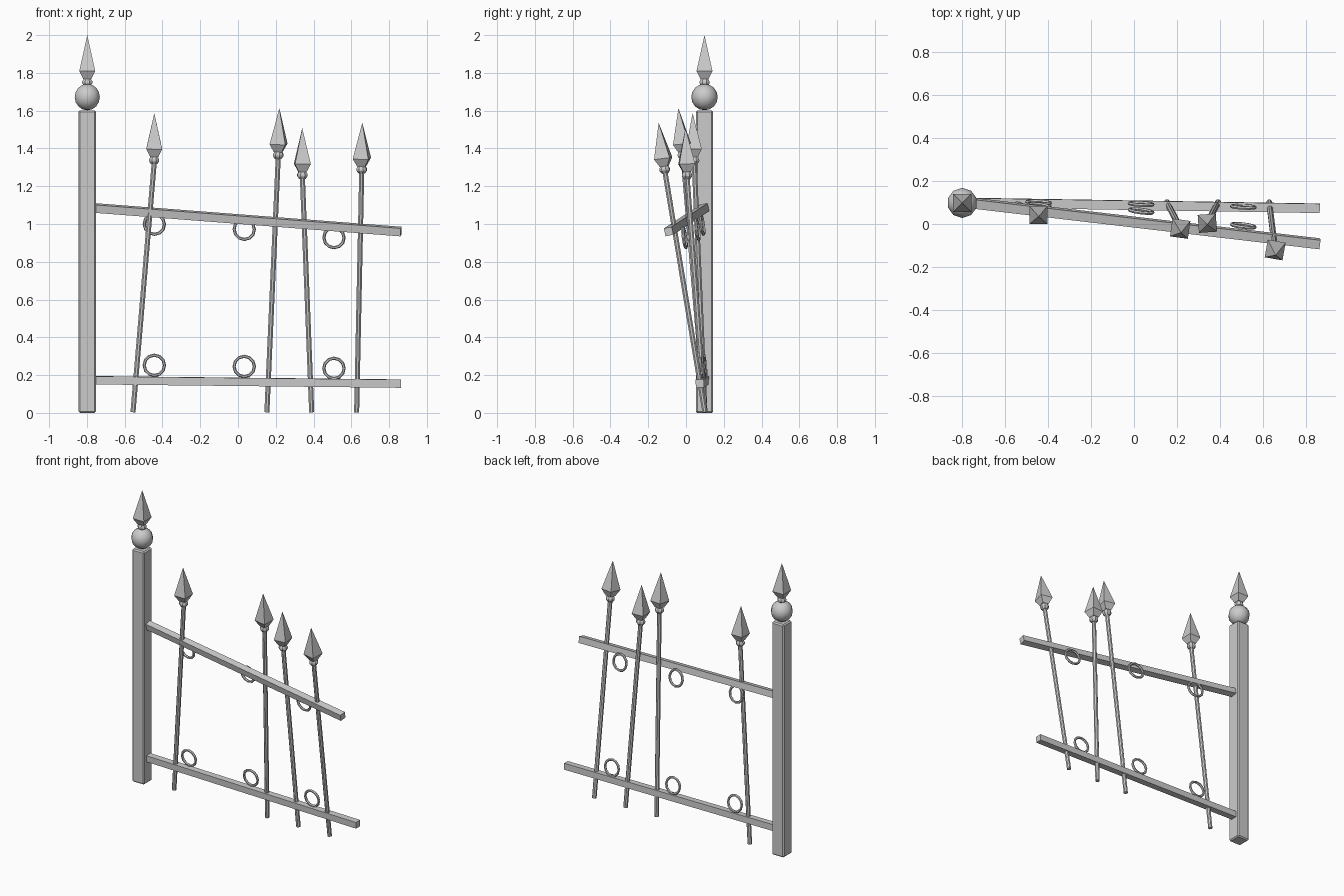
import bpy, bmesh, math
from mathutils import Vector, Matrix

if "Cube" in bpy.data.objects:
    bpy.data.objects.remove(bpy.data.objects["Cube"])


def make(name, bm, matrix, smooth=False):
    bmesh.ops.recalc_face_normals(bm, faces=bm.faces)
    mesh = bpy.data.meshes.new(name)
    bm.to_mesh(mesh)
    bm.free()
    ob = bpy.data.objects.new(name, mesh)
    bpy.context.collection.objects.link(ob)
    ob.matrix_world = matrix
    for p in mesh.polygons:
        p.use_smooth = smooth
    return ob


def along(a, b, yaw=0):
    """Frame at a whose z axis points to b."""
    q = Vector((0, 0, 1)).rotation_difference((Vector(b) - Vector(a)).normalized())
    return Matrix.Translation(a) @ q.to_matrix().to_4x4() @ Matrix.Rotation(math.radians(yaw), 4, 'Z')


def lathe(name, profile, sides, matrix, smooth=False):
    """Closed turned shape from (radius, height) pairs; radius 0 makes a point."""
    bm = bmesh.new()
    rings = []
    for r, z in profile:
        n = sides if r > 0 else 1
        rings.append([bm.verts.new((r * math.cos((i + .5) * math.tau / sides),
                                    r * math.sin((i + .5) * math.tau / sides), z)) for i in range(n)])
    for lo, hi in zip(rings, rings[1:]):
        for i in range(sides):
            j = (i + 1) % sides
            if len(hi) == 1:
                bm.faces.new((lo[i], lo[j], hi[0]))
            elif len(lo) == 1:
                bm.faces.new((lo[0], hi[j], hi[i]))
            else:
                bm.faces.new((lo[i], lo[j], hi[j], hi[i]))
    for ring in (rings[0], rings[-1]):
        if len(ring) > 1:
            bm.faces.new(ring)
    return make(name, bm, matrix, smooth)


def box(name, size, matrix, bevel=0):
    bm = bmesh.new()
    bmesh.ops.create_cube(bm, size=1)
    bmesh.ops.scale(bm, vec=size, verts=bm.verts)
    if bevel:
        bmesh.ops.bevel(bm, geom=bm.edges[:], offset=bevel, segments=1, affect='EDGES')
    return make(name, bm, matrix)


def rail(name, a, b, roll):
    a, b = Vector(a), Vector(b)
    d = b - a
    rot = d.to_track_quat('X', 'Z').to_matrix().to_4x4() @ Matrix.Rotation(math.radians(roll), 4, 'X')
    box(name, (d.length, .043, .043), Matrix.Translation((a + b) / 2) @ rot)


def spear(name, base, tip, yaw=0):
    m = along(base, tip, yaw)
    h = (Vector(tip) - Vector(base)).length
    s = math.sqrt(2)
    lathe(name + "_head", [(.021 * s, h - .232), (.042 * s, h - .19), (0, h)], 4, m)
    lathe(name + "_collar", [(.018, h - .27), (.029, h - .255), (.029, h - .245), (.018, h - .225)], 8, m)


def ring(name, x, y, z, yaw, lean):
    R, r, n, k = .054, .0085, 12, 6
    bm = bmesh.new()
    v = [[bm.verts.new(((R + r * math.cos(math.tau * j / k)) * math.cos(math.tau * i / n),
                        r * math.sin(math.tau * j / k),
                        (R + r * math.cos(math.tau * j / k)) * math.sin(math.tau * i / n)))
          for j in range(k)] for i in range(n)]
    for i in range(n):
        for j in range(k):
            a, b = (i + 1) % n, (j + 1) % k
            bm.faces.new((v[i][j], v[a][j], v[a][b], v[i][b]))
    make(name, bm, Matrix.Translation((x, y, z)) @ Matrix.Rotation(math.radians(yaw), 4, 'Z')
         @ Matrix.Rotation(math.radians(lean), 4, 'X'))


# Upright end post with ball and spear finial
PX, PY = -.798, .098
box("post", (.092, .092, 1.602), Matrix.Translation((PX, PY, .801)), .008)
ball = [(.07 * math.sin(math.pi * i / 8), -.07 * math.cos(math.pi * i / 8)) for i in range(9)]
ball[0], ball[-1] = (0, -.07), (0, .07)
lathe("post_ball", ball, 10, Matrix.Translation((PX, PY, 1.672)), True)
spear("post_finial", (PX, PY, 1.73), (PX, PY, 2.0))

# Sagging rails
rail("top_rail", (-.775, .1, 1.086), (.863, -.092, .96), 12)
rail("bottom_rail", (-.775, .1, .173), (.863, .073, .155), 2)

# Leaning pickets: foot x, collar point, spear tip, spear yaw
pickets = [
    (-.556, (-.444, .044, 1.32), (-.443, .035, 1.587), 0),
    (.153, (.213, -.015, 1.355), (.219, -.04, 1.613), -8),
    (.39, (.341, .006, 1.245), (.340, -.003, 1.508), 4),
    (.628, (.655, -.112, 1.28), (.658, -.145, 1.536), -10),
]
for i, (fx, top, tip, yaw) in enumerate(pickets, 1):
    foot = Vector((fx, .1, .004))
    length = (Vector(top) - foot).length + .02
    lathe(f"picket_{i}", [(.0145, 0), (.0145, length)], 8, along(foot, top))
    spear(f"picket_{i}_spear", top, tip, yaw)

# Ornamental rings hung under the top rail and standing on the bottom rail
for i, (x, yt, zt, yb, zb) in enumerate([(-.443, .085, .999, .1, .252),
                                         (.033, .06, .972, .093, .246),
                                         (.508, -.008, .928, .08, .236)], 1):
    ring(f"top_ring_{i}", x, yt, zt, -7, 8)
    ring(f"bottom_ring_{i}", x, yb, zb, -3, 6)
